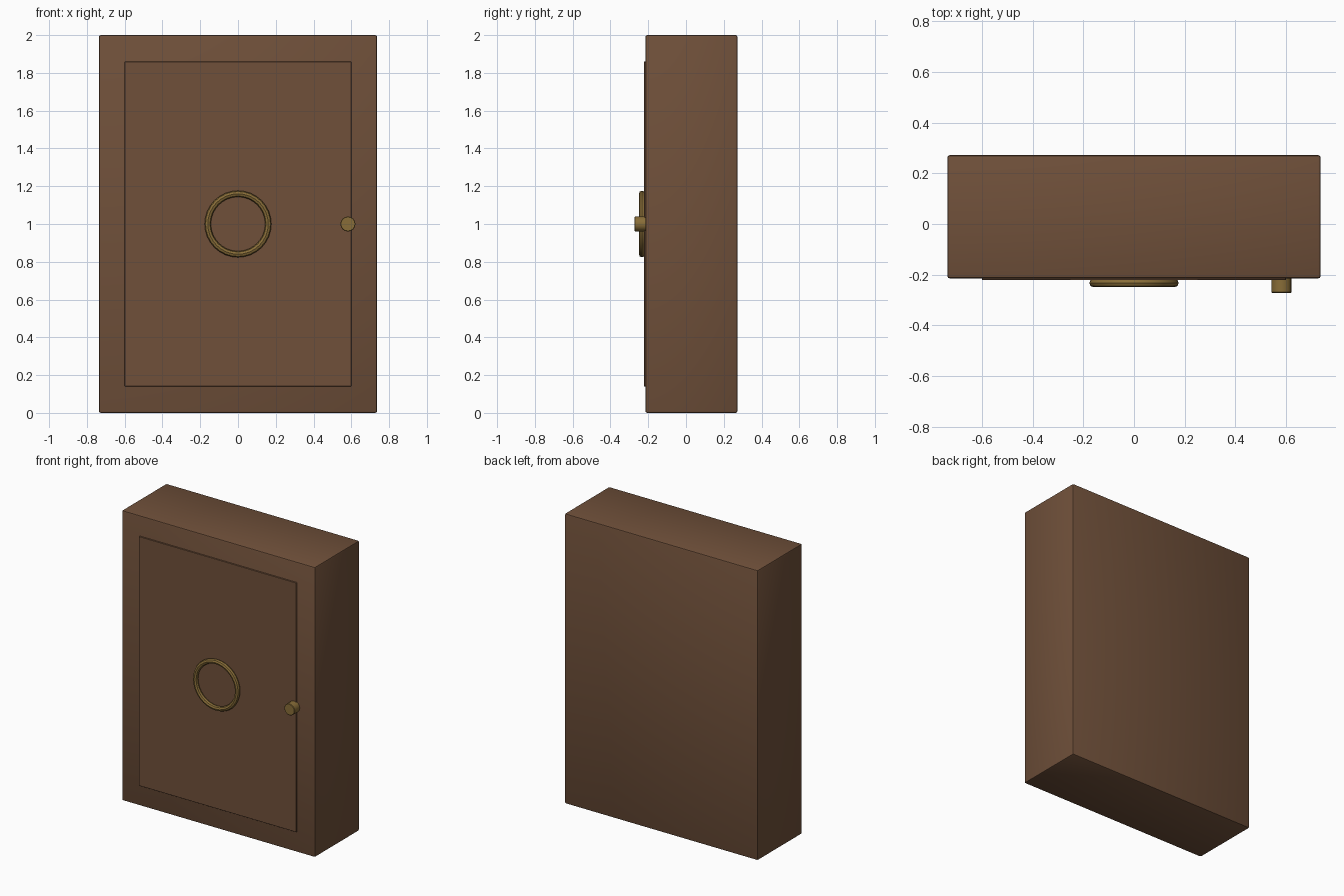
import bpy, math

if "Cube" in bpy.data.objects:
    bpy.data.objects.remove(bpy.data.objects["Cube"])


def material(name, color):
    m = bpy.data.materials.new(name)
    m.diffuse_color = (*color, 1)
    m.use_nodes = True
    m.node_tree.nodes["Principled BSDF"].inputs["Base Color"].default_value = m.diffuse_color
    return m


wood = material("brown_wood", (0.16, 0.08, 0.042))
brass = material("aged_brass", (0.25, 0.155, 0.04))


def finish(name, mat, bevel=0, segments=2):
    ob = bpy.context.object
    ob.name = name
    ob.data.materials.append(mat)
    bpy.ops.object.transform_apply(location=False, rotation=True, scale=True)
    if bevel:
        b = ob.modifiers.new("soft_edges", 'BEVEL')
        b.width, b.segments = bevel, segments
        b.limit_method = 'ANGLE'
        bpy.ops.object.modifier_apply(modifier=b.name)
    bpy.ops.object.shade_smooth_by_angle(angle=math.radians(40))
    return ob


def box(name, mat, lo, hi, bevel, segments=2):
    bpy.ops.mesh.primitive_cube_add(
        size=1, location=[(a + b) / 2 for a, b in zip(lo, hi)])
    bpy.context.object.scale = [b - a for a, b in zip(lo, hi)]
    return finish(name, mat, bevel, segments)


# Cabinet body and slightly raised door
box("cabinet_body", wood, (-0.737, -0.215, 0), (0.737, 0.272, 2), 0.01)
box("door_panel", wood, (-0.6, -0.222, 0.14), (0.6, -0.2, 1.86), 0.002, 1)

# Ring ornament in the middle of the door
bpy.ops.mesh.primitive_torus_add(
    location=(0, -0.233, 1), rotation=(math.pi / 2, 0, 0),
    major_radius=0.16, minor_radius=0.0165,
    major_segments=32, minor_segments=8)
finish("door_ring", brass)

# Round door knob
bpy.ops.mesh.primitive_cylinder_add(
    vertices=16, radius=0.04, depth=0.062,
    location=(0.582, -0.241, 1), rotation=(math.pi / 2, 0, 0))
finish("door_knob", brass, 0.003, 1)
